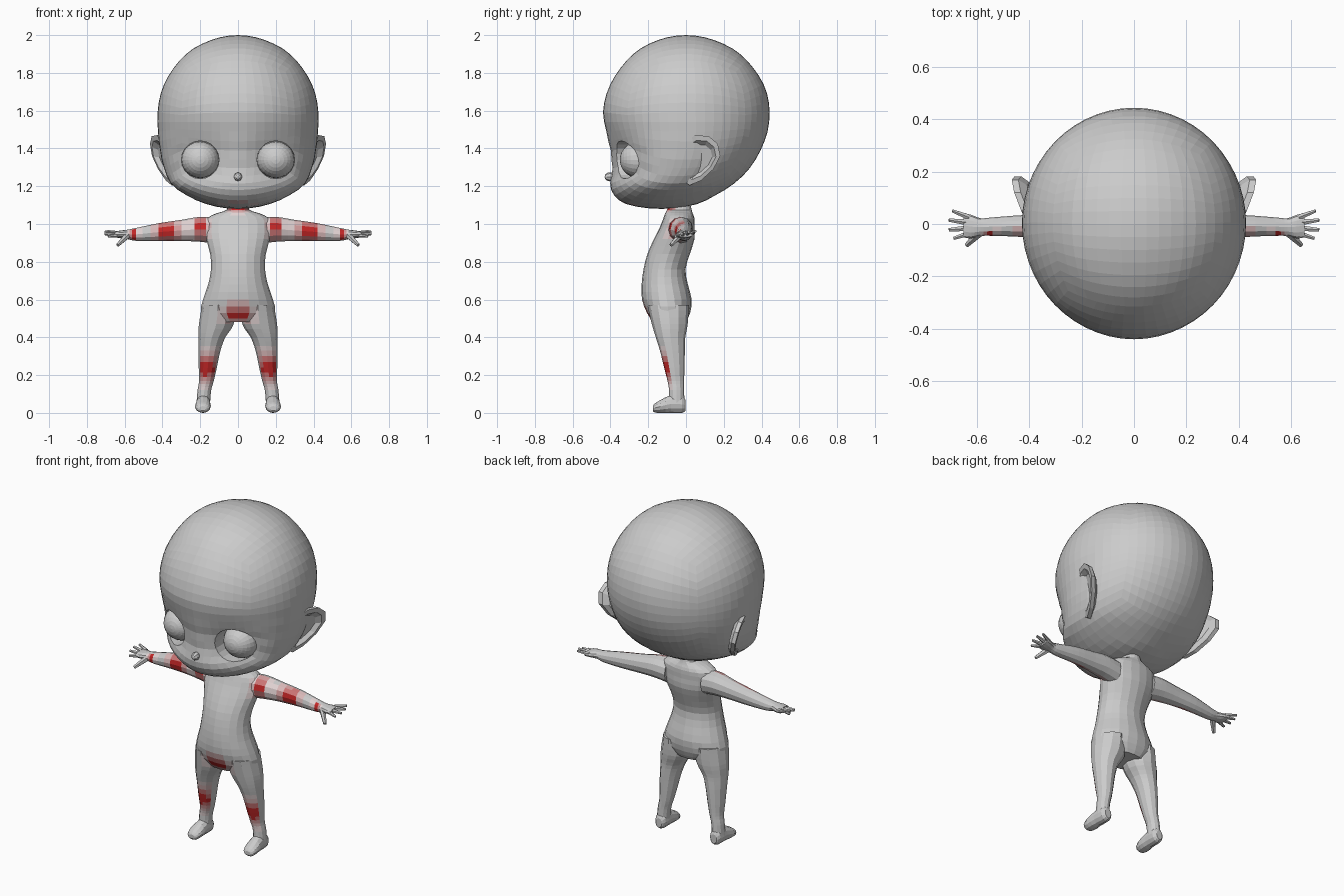
import bpy, bmesh, math
from mathutils import Vector, Matrix

if "Cube" in bpy.data.objects:
    bpy.data.objects.remove(bpy.data.objects["Cube"])

# Grey-to-red ramp for the joint markings
RAMP = []
for i in range(6):
    f = i / 5
    m = bpy.data.materials.new("joint_shade_%d" % i)
    m.diffuse_color = (0.8 - 0.25 * f, 0.8 - 0.78 * f, 0.8 - 0.78 * f, 1)
    m.use_nodes = True
    m.node_tree.nodes["Principled BSDF"].inputs["Base Color"].default_value = m.diffuse_color
    RAMP.append(m)

# Marking centres (x, z) and sizes, front side only
SPOTS = [(0, 1.09, .07, .03), (0, .53, .08, .06), (.165, .24, .09, .09),
         (.2, .98, .045, .09), (.375, .96, .08, .08), (.55, .945, .025, .06)]


def finish(name, bm, mirror=False, paint=False):
    bmesh.ops.recalc_face_normals(bm, faces=bm.faces)
    if paint:
        for f in bm.faces:
            c = f.calc_center_median()
            if f.normal.y < -0.25:
                v = max(math.exp(-((abs(c.x) - x) / a) ** 2 - ((c.z - z) / b) ** 2)
                        for x, z, a, b in SPOTS)
                f.material_index = min(5, int(v * 6))
    me = bpy.data.meshes.new(name)
    bm.to_mesh(me)
    bm.free()
    if paint:
        for m in RAMP:
            me.materials.append(m)
    ob = bpy.data.objects.new(name, me)
    bpy.context.collection.objects.link(ob)
    if mirror:
        ob.modifiers.new("mirror", 'MIRROR').use_mirror_merge = False
    return ob


def lerp_rows(rows, t):
    for p, q in zip(rows, rows[1:]):
        if t >= q[0] or q is rows[-1]:
            k = min(1, max(0, (p[0] - t) / (p[0] - q[0])))
            return [a + (b - a) * k for a, b in zip(p, q)]


def smooth_rows(rows, steps):
    # Catmull-Rom refinement between sections
    out = []
    for i in range(len(rows) - 1):
        p = [rows[max(0, i - 1)], rows[i], rows[i + 1], rows[min(len(rows) - 1, i + 2)]]
        for s in range(steps):
            t = s / steps
            out.append([.5 * (2 * b + (c - a) * t + (2 * a - 5 * b + 4 * c - d) * t * t
                              + (3 * b - a - 3 * c + d) * t ** 3) for a, b, c, d in zip(*p)])
    return out + [list(rows[-1])]


def loft(name, rows, axis, sides=12, steps=2, mirror=False, paint=True):
    # rows: position along axis, two centre offsets, two radii
    bm = bmesh.new()
    rings = []
    for t, a, b, ra, rb in smooth_rows(rows, steps):
        ring = []
        for k in range(sides):
            w = 2 * math.pi * k / sides
            co = [a + ra * math.cos(w), b + rb * math.sin(w)]
            co.insert(axis, t)
            ring.append(bm.verts.new(co))
        rings.append(ring)
    for r, s in zip(rings, rings[1:]):
        for k in range(sides):
            j = (k + 1) % sides
            bm.faces.new((r[k], r[j], s[j], s[k]))
    bm.faces.new(rings[0])
    bm.faces.new(rings[-1])
    return finish(name, bm, mirror, paint)


def ball(name, centre, radii, u=24, v=14, mirror=False):
    bm = bmesh.new()
    mat = Matrix.Translation(centre) @ Matrix.Rotation(math.pi / 2, 4, 'X') @ Matrix.Diagonal((radii[0], radii[2], radii[1], 1))
    bmesh.ops.create_uvsphere(bm, u_segments=u, v_segments=v, radius=1, matrix=mat)
    return finish(name, bm, mirror)


# Head: gridded cube rounded out and fitted to a side/front profile
HEAD = [(1.98, -.13, .13, .125), (1.93, -.24, .245, .235), (1.84, -.335, .345, .33),
        (1.72, -.41, .42, .40), (1.60, -.44, .443, .425), (1.48, -.42, .43, .422),
        (1.38, -.398, .39, .41), (1.28, -.388, .325, .385), (1.20, -.402, .235, .345),
        (1.14, -.37, .13, .25), (1.10, -.30, .04, .15)]
ratio = []
for z, yf, yb, w in HEAD:
    s = math.sqrt(1 - ((z - 1.54) / .46) ** 2)
    ratio.append((z, (yf + yb) / 2, (yb - yf) / 2 / s, w / s))
bm = bmesh.new()
bmesh.ops.create_cube(bm, size=2)
bmesh.ops.subdivide_edges(bm, edges=bm.edges[:], cuts=13, use_grid_fill=True)
for v in bm.verts:
    n = Vector([math.tan(c * math.pi / 4) for c in v.co]).normalized()
    z = 1.54 + .46 * n.z
    _, cy, ry, rx = lerp_rows(ratio, z)
    v.co = (rx * n.x, cy + ry * n.y, z)
    if v.co.y < -.1:
        d2 = (abs(v.co.x) - .2) ** 2 + (z - 1.34) ** 2
        v.co.y += .035 * math.exp(-d2 / .13 ** 2)
head = finish("head", bm, paint=True)

# Eye sockets and eyeballs
bm = bmesh.new()
bmesh.ops.create_cone(bm, cap_ends=True, segments=20, radius1=.1, radius2=.1, depth=.26,
                      matrix=Matrix.Translation((.2, -.37, 1.34)) @ Matrix.Rotation(math.pi / 2, 4, 'X'))
cutter = finish("socket_cutter", bm, mirror=True)
cutter.hide_render = True
cutter.display_type = 'WIRE'
cut = head.modifiers.new("sockets", 'BOOLEAN')
cut.operation = 'DIFFERENCE'
cut.solver = 'EXACT'
cut.object = cutter
ball("eyes", (.2, -.25, 1.34), (.1, .1, .097), mirror=True)

# Nose
ball("nose", (0, -.403, 1.25), (.022, .028, .024), 8, 6)

# Ears: rimmed shells with a hollow middle, flaring backwards
EAR = [(0, 1.44), (.05, 1.47), (.12, 1.465), (.168, 1.425), (.182, 1.36), (.145, 1.29),
       (.08, 1.23), (.02, 1.205), (-.02, 1.23), (-.015, 1.33)]
bm = bmesh.new()
rings = []
for scale, off in ((.8, -.045), (1, -.025), (1, 0), (.78, .002), (.6, -.02)):
    ring = []
    for y, z in EAR:
        y, z = .075 + (y - .075) * scale, 1.345 + (z - 1.345) * scale
        ring.append(bm.verts.new((.38 + .4 * y + .25 * (z - 1.35) + off, y, z)))
    rings.append(ring)
for r, s in zip(rings, rings[1:]):
    for k in range(len(EAR)):
        j = (k + 1) % len(EAR)
        bm.faces.new((r[k], r[j], s[j], s[k]))
bm.faces.new(rings[0])
bm.faces.new(rings[-1])
finish("ears", bm, mirror=True)

# Torso with neck: height, front y, back y, half width
TORSO = [(1.12, -.09, .02, .05), (1.075, -.10, .03, .06), (1.058, -.11, .035, .11),
         (1.03, -.12, .045, .165), (.98, -.14, .045, .175), (.92, -.17, .045, .168),
         (.84, -.205, .02, .147), (.76, -.225, -.003, .143), (.68, -.235, .01, .158),
         (.60, -.233, .03, .185), (.53, -.207, .022, .195), (.48, -.175, 0, .13)]
loft("torso", [(z, 0, (f + b) / 2, w, (b - f) / 2) for z, f, b, w in TORSO], 2, sides=20)

# Arms with palms
loft("arms", [(.12, -.03, .965, .065, .07), (.20, -.025, .972, .063, .066),
              (.30, -.015, .966, .05, .056), (.42, -.008, .957, .042, .047),
              (.54, -.010, .945, .035, .034), (.585, -.012, .945, .034, .025),
              (.62, -.010, .945, .045, .021), (.65, -.005, .945, .046, .015)],
     0, steps=3, mirror=True)

# Fingers and thumbs
bm = bmesh.new()
for a, b, r in (((.63, .026, .95), (.692, .05, .962), .012),
                ((.635, .006, .948), (.706, .015, .958), .013),
                ((.635, -.016, .945), (.706, -.022, .948), .013),
                ((.63, -.036, .942), (.688, -.055, .935), .012),
                ((.585, -.03, .94), (.637, -.08, .888), .018)):
    a, b = Vector(a), Vector(b)
    q = (b - a).to_track_quat('Z', 'Y').to_matrix().to_4x4()
    bmesh.ops.create_cone(bm, cap_ends=True, segments=6, radius1=r, radius2=r * .55,
                          depth=(b - a).length, matrix=Matrix.Translation((a + b) / 2) @ q)
finish("fingers", bm, mirror=True)

# Legs
loft("legs", [(.57, .105, -.095, .085, .11), (.47, .115, -.086, .092, .095),
              (.40, .138, -.082, .071, .078), (.33, .151, -.072, .058, .066),
              (.24, .160, -.062, .048, .054), (.17, .167, -.054, .039, .044),
              (.12, .178, -.050, .036, .040), (.05, .184, -.050, .036, .042)],
     2, steps=3, mirror=True)

# Feet
loft("feet", [(-.002, .183, .04, .02, .028), (-.02, .183, .045, .035, .045),
              (-.08, .184, .047, .038, .047), (-.135, .186, .034, .042, .034),
              (-.165, .187, .026, .034, .024), (-.176, .187, .024, .018, .012)],
     1, steps=2, mirror=True, paint=False)
